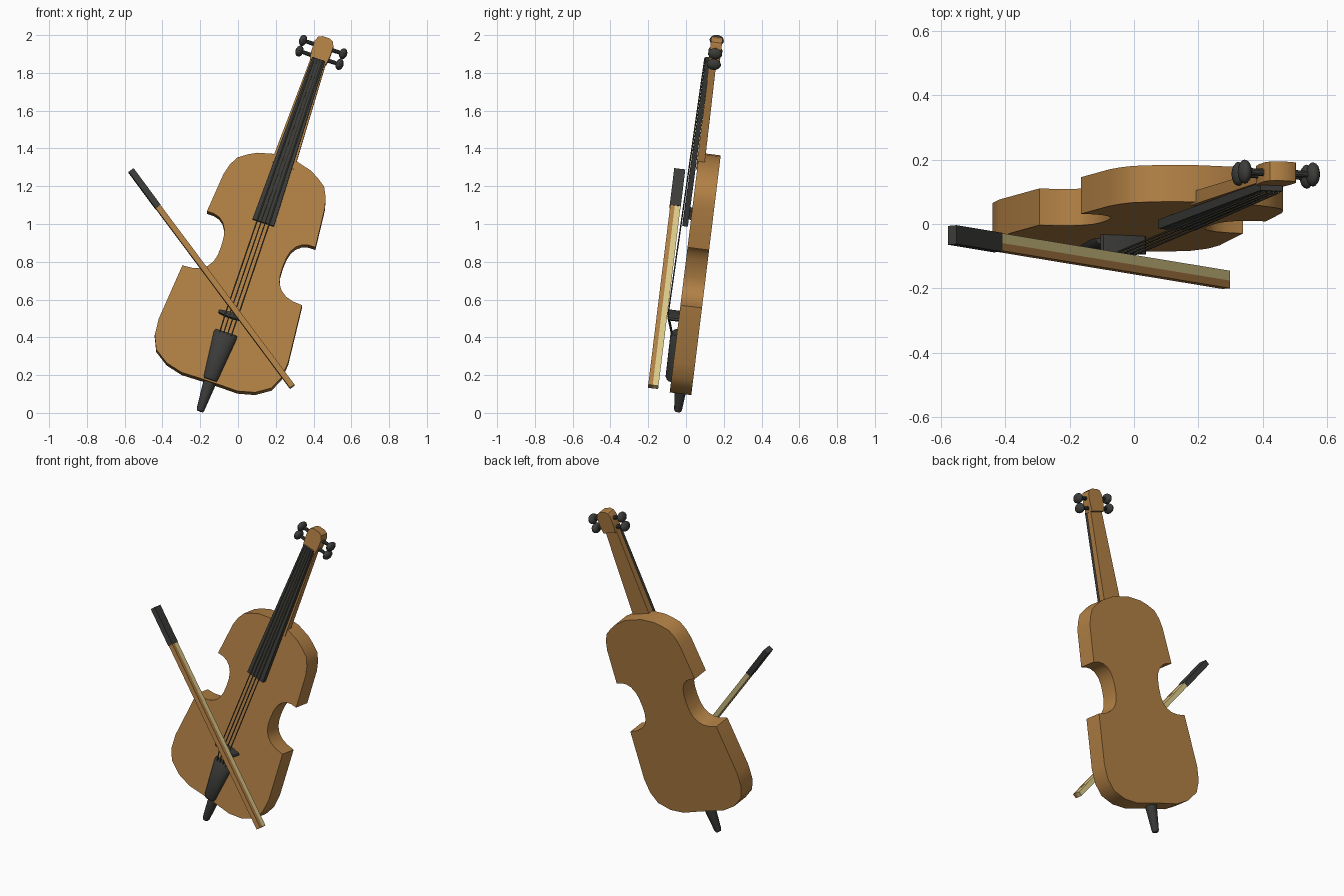
import bpy, bmesh, math
from mathutils import Matrix, Vector

if "Cube" in bpy.data.objects:
    bpy.data.objects.remove(bpy.data.objects["Cube"])

# Leaning frames: tilt only, and tilt plus sideways roll (local x across, z along, y=0 is the body front)
TILT = Matrix.Translation((-0.2, -0.097, 0.02)) @ Matrix.Rotation(math.radians(-7), 4, 'X')
FRAME = TILT @ Matrix.Rotation(math.radians(18.6), 4, 'Y')


def material(name, rgb):
    m = bpy.data.materials.new(name)
    m.diffuse_color = (*rgb, 1)
    m.use_nodes = True
    m.node_tree.nodes["Principled BSDF"].inputs["Base Color"].default_value = m.diffuse_color
    return m


WOOD = material("wood", (0.45, 0.22, 0.06))
DARK = material("ebony", (0.045, 0.045, 0.042))
HAIR = material("bow_hair", (0.72, 0.6, 0.26))
STRING = material("string_metal", (0.10, 0.09, 0.06))


def finish(name, bm, mat, frame=FRAME):
    bmesh.ops.recalc_face_normals(bm, faces=bm.faces)
    me = bpy.data.meshes.new(name)
    bm.to_mesh(me)
    bm.free()
    ob = bpy.data.objects.new(name, me)
    bpy.context.collection.objects.link(ob)
    ob.matrix_world = frame
    me.materials.append(mat)
    bpy.ops.object.select_all(action='DESELECT')
    ob.select_set(True)
    bpy.context.view_layer.objects.active = ob
    bpy.ops.object.shade_smooth_by_angle(angle=math.radians(35))
    return ob


def skin(name, rings, mat, frame=FRAME):
    """Closed solid through a list of equal-length point rings."""
    bm = bmesh.new()
    rows = [[bm.verts.new(p) for p in r] for r in rings]
    n = len(rows[0])
    for a, b in zip(rows, rows[1:]):
        for i in range(n):
            j = (i + 1) % n
            bm.faces.new((a[i], a[j], b[j], b[i]))
    bm.faces.new(rows[0])
    bm.faces.new(rows[-1])
    return finish(name, bm, mat, frame)


def prism(name, half, y0, y1, mat):
    """Mirror a half outline (x, z) and extrude it through y."""
    loop = half + [(-x, z) for x, z in reversed(half)]
    return skin(name, [[(x, y, z) for x, z in loop] for y in (y0, y1)], mat)


def bar(name, sections, mat, arched=False):
    """Tapered bar; each section is (z, half width, front y, back y)."""
    rings = []
    for z, w, f, b in sections:
        if arched:
            ring = [(w * math.cos(a), b + (f - b) * math.sin(a), z)
                    for a in (math.pi * i / 10 for i in range(11))]
        else:
            ring = [(-w, f, z), (w, f, z), (w, b, z), (-w, b, z)]
        rings.append(ring)
    return skin(name, rings, mat)


def rod(name, points, radii, mat, n=12, frame=FRAME):
    """Round rod through points, with a radius at each."""
    axis = (Vector(points[-1]) - Vector(points[0])).normalized()
    q = axis.to_track_quat('Z', 'Y')
    rings = [[Vector(p) + q @ Vector((r * math.cos(t), r * math.sin(t), 0))
              for t in (2 * math.pi * i / n for i in range(n))]
             for p, r in zip(points, radii)]
    return skin(name, rings, mat, frame)


# Body
BODY = [(0.06, 1.416), (0.148, 1.393), (0.195, 1.368), (0.243, 1.334), (0.268, 1.285), (0.283, 1.23),
        (0.303, 1.012), (0.265, 1.012), (0.232, 1.003), (0.205, 0.982), (0.185, 0.95), (0.175, 0.91),
        (0.172, 0.86), (0.174, 0.81), (0.184, 0.77), (0.205, 0.738), (0.238, 0.714), (0.28, 0.701),
        (0.334, 0.697), (0.362, 0.386), (0.354, 0.297), (0.322, 0.227), (0.247, 0.177),
        (0.155, 0.154), (0.05, 0.156)]
prism("body", BODY, 0, 0.115, WOOD)

# Neck and head
bar("neck", [(1.37, 0.064, -0.006, 0.036), (1.98, 0.042, -0.003, 0.032)], WOOD)
HEAD = [(0.046, 1.955), (0.052, 2.0), (0.052, 2.055), (0.042, 2.08), (0.02, 2.091)]
prism("head", HEAD, -0.01, 0.05, WOOD)

# Fingerboard with its small support
bar("fingerboard", [(1.045, 0.06, -0.042, -0.012), (1.967, 0.036, -0.027, -0.002)], DARK)
bar("fingerboard_support", [(1.075, 0.03, -0.02, 0.005), (1.125, 0.03, -0.02, 0.005)], DARK)

# Tailpiece, bridge and endpin
bar("tailpiece", [(0.165, 0.036, -0.024, 0.004), (0.18, 0.04, -0.032, 0.004),
                  (0.415, 0.064, -0.034, 0.0), (0.43, 0.06, -0.026, 0.0)], DARK, arched=True)
prism("bridge", [(0.03, 0.536), (0.068, 0.531), (0.075, 0.523), (0.068, 0.515), (0.03, 0.51)],
      0.002, -0.055, DARK)
rod("endpin", [(0, 0.055, -0.005), (0, 0.055, 0.005), (0, 0.055, 0.17)], [0.017, 0.021, 0.036], DARK, 16)

# Four strings, from tailpiece over the bridge to the head
for i in range(4):
    k = (i - 1.5) / 1.5
    path = [(k * 0.032, -0.026, 0.42), (k * 0.034, -0.059, 0.523),
            (k * 0.033, -0.049, 1.045), (k * 0.024, -0.031, 1.967)]
    rod(f"string_{i + 1}", path, [0.0035] * 4, STRING, 6)

# Tuning pegs: shaft plus rounded knob
for side in (-1, 1):
    for row, z in enumerate((1.98, 2.04)):
        tag = f"{'left' if side < 0 else 'right'}_{row + 1}"
        rod(f"peg_shaft_{tag}", [(side * 0.04, 0.02, z), (side * 0.105, 0.02, z)], [0.012, 0.010], DARK, 10)
        bm = bmesh.new()
        bmesh.ops.create_uvsphere(bm, u_segments=16, v_segments=8, radius=1)
        bmesh.ops.transform(bm, verts=bm.verts,
                            matrix=Matrix.Translation((side * 0.112, 0.02, z))
                            @ Matrix.Diagonal((0.021, 0.038, 0.03, 1)))
        finish(f"peg_knob_{tag}", bm, DARK)


# Bow lying across the strings: grip, stick and hair
def bow_part(name, start, end, front, back, width, mat):
    a, b = Vector((start[0], 0, start[1])), Vector((end[0], 0, end[1]))
    d = (b - a).normalized()
    side = Vector((d.z, 0, -d.x)) * width
    return skin(name, [[p + side * s + Vector((0, y, 0))
                        for s, y in ((-1, front), (1, front), (1, back), (-1, back))]
                       for p in (a, b)], mat, TILT)


TOP, JOIN, TIP = (-0.366, 1.261), (-0.223, 1.066), (0.487, 0.108)
bow_part("bow_grip", TOP, JOIN, -0.121, -0.062, 0.0165, DARK)
bow_part("bow_stick", JOIN, TIP, -0.118, -0.094, 0.015, WOOD)
bow_part("bow_hair", JOIN, TIP, -0.094, -0.063, 0.0145, HAIR)
